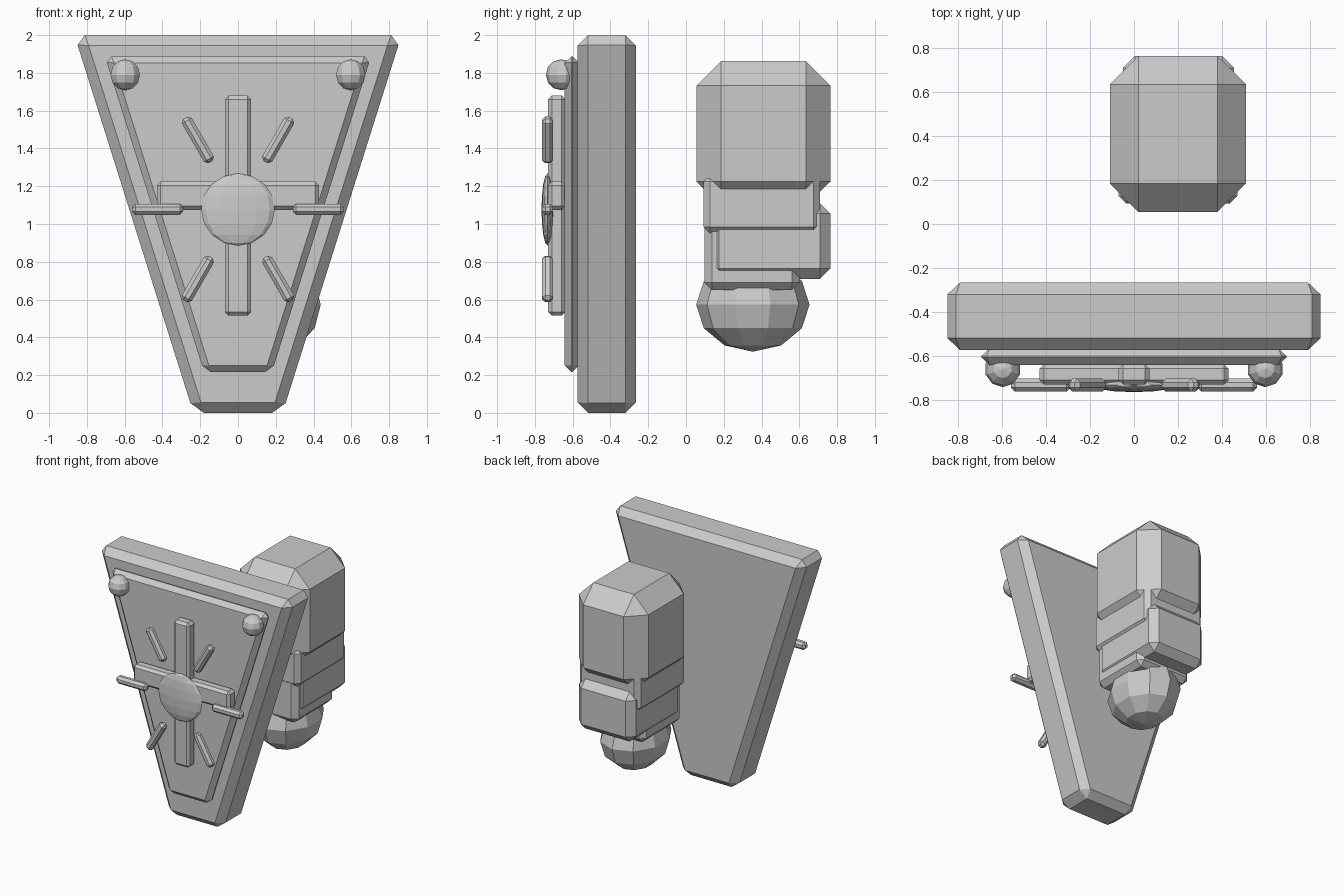
import bpy, bmesh, math
from mathutils import Matrix, Vector

if "Cube" in bpy.data.objects:
    bpy.data.objects.remove(bpy.data.objects["Cube"])


def finish(name, bm):
    bmesh.ops.recalc_face_normals(bm, faces=bm.faces)
    mesh = bpy.data.meshes.new(name)
    bm.to_mesh(mesh)
    bm.free()
    obj = bpy.data.objects.new(name, mesh)
    bpy.context.collection.objects.link(obj)
    return obj


def chamfer(bm, width):
    bmesh.ops.bevel(bm, geom=bm.edges[:], offset=width, segments=1,
                    affect='EDGES', clamp_overlap=True)


def block(name, x, y, z, bevel):
    """Chamfered box from (min, max) ranges."""
    bm = bmesh.new()
    bmesh.ops.create_cube(bm, size=1)
    size = [r[1] - r[0] for r in (x, y, z)]
    mid = [(r[0] + r[1]) / 2 for r in (x, y, z)]
    bmesh.ops.scale(bm, vec=size, verts=bm.verts)
    bmesh.ops.translate(bm, vec=mid, verts=bm.verts)
    chamfer(bm, bevel)
    return finish(name, bm)


def trapezoid(name, bottom, top, y, z, bevel):
    """Chamfered plate, narrow at the bottom; bottom/top are half widths."""
    bm = bmesh.new()
    pts = [(-bottom, z[0]), (bottom, z[0]), (top, z[1]), (-top, z[1])]
    face = bm.faces.new([bm.verts.new((px, y[0], pz)) for px, pz in pts])
    ext = bmesh.ops.extrude_face_region(bm, geom=[face], use_keep_orig=True)
    moved = [v for v in ext['geom'] if isinstance(v, bmesh.types.BMVert)]
    bmesh.ops.translate(bm, vec=(0, y[1] - y[0], 0), verts=moved)
    bmesh.ops.recalc_face_normals(bm, faces=bm.faces)
    chamfer(bm, bevel)
    return finish(name, bm)


def ball(name, center, radii, segments, rings):
    bm = bmesh.new()
    bmesh.ops.create_uvsphere(bm, u_segments=segments, v_segments=rings, radius=1)
    bmesh.ops.scale(bm, vec=radii, verts=bm.verts)
    bmesh.ops.translate(bm, vec=center, verts=bm.verts)
    return finish(name, bm)


# Shield body and raised front panel
trapezoid("shield_body", 0.236, 0.866, (-0.574, -0.266), (0, 2), 0.055)
trapezoid("front_panel", 0.18, 0.705, (-0.642, -0.566), (0.217, 1.888), 0.035)

# Corner studs
for side, sx in (("left", -1), ("right", 1)):
    ball("stud_" + side, (sx * 0.597, -0.66, 1.79), (0.082, 0.082, 0.082), 10, 6)

# Raised cross
block("cross_upright", (-0.07, 0.07), (-0.73, -0.638), (0.515, 1.68), 0.02)
block("cross_bar", (-0.43, 0.43), (-0.73, -0.638), (1.075, 1.225), 0.02)

# Sun disc with six rays
hub = Vector((0, -0.733, 1.077))
ball("sun_disc", hub, (0.195, 0.032, 0.191), 12, 8)
for i in range(6):
    ray = block("sun_ray_%d" % i, (0.29, 0.56), (-0.03, 0.03), (-0.03, 0.03), 0.018)
    ray.data.transform(Matrix.Translation(hub) @ Matrix.Rotation(math.radians(60 * i), 4, 'Y'))

# Arm behind the shield: upper block, neck, lower block, cuff and end ball
block("upper_arm_block", (-0.11, 0.51), (0.055, 0.765), (1.095, 1.862), 0.13)
block("arm_neck", (-0.07, 0.47), (0.093, 0.71), (0.95, 1.26), 0.035)
block("lower_arm_block", (-0.05, 0.455), (0.12, 0.765), (0.71, 1.11), 0.055)
block("arm_cuff", (-0.04, 0.445), (0.098, 0.6), (0.65, 1.1), 0.04)
ball("end_ball", (0.2, 0.354, 0.573), (0.25, 0.3, 0.249), 10, 6)
